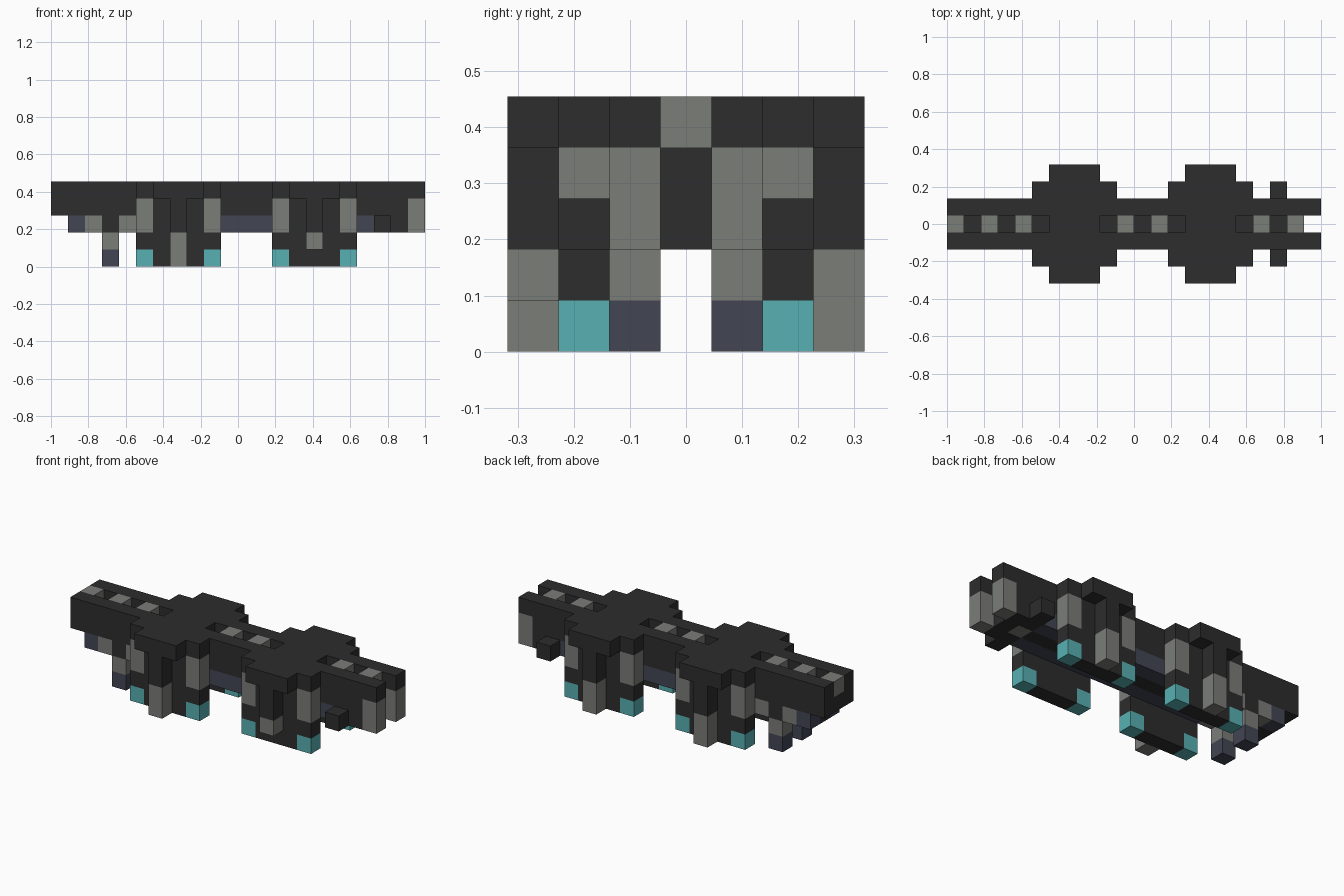
import bpy
from mathutils import Vector

cube = bpy.data.objects.get("Cube")
if cube:
    bpy.data.objects.remove(cube, do_unlink=True)

U = 2 / 22  # one block; the model is 22 x 7 x 5 blocks


def material(name, color):
    mat = bpy.data.materials.new(name)
    mat.use_nodes = True
    mat.diffuse_color = (*color, 1)
    bsdf = mat.node_tree.nodes["Principled BSDF"]
    bsdf.inputs["Base Color"].default_value = (*color, 1)
    bsdf.inputs["Roughness"].default_value = 0.8
    return mat


DARK = material("charcoal", (0.026, 0.026, 0.026))
GREY = material("stone grey", (0.198, 0.205, 0.191))
TEAL = material("teal", (0.098, 0.434, 0.456))
NAVY = material("slate blue", (0.054, 0.061, 0.087))


def box(name, xs, y, zs, mat, wide=1):
    """Box over inclusive block ranges xs and zs, centred on block row y."""
    lo = Vector((xs[0] - 11, y - wide / 2, zs[0])) * U
    hi = Vector((xs[1] - 10, y + wide / 2, zs[1] + 1)) * U
    verts = [(x, yy, z) for x in (lo.x, hi.x) for yy in (lo.y, hi.y) for z in (lo.z, hi.z)]
    faces = [(0, 1, 3, 2), (4, 6, 7, 5), (0, 4, 5, 1), (2, 3, 7, 6), (0, 2, 6, 4), (1, 5, 7, 3)]
    mesh = bpy.data.meshes.new(name)
    mesh.from_pydata(verts, [], faces)
    mesh.materials.append(mat)
    obj = bpy.data.objects.new(name, mesh)
    bpy.context.collection.objects.link(obj)
    return obj


# Central spine with raised grey studs along its slots
box("spine_end", (0, 0), 0, (3, 3), DARK)
box("spine", (1, 18), 0, (2, 3), DARK)
box("spine_joint_top", (19, 19), 0, (3, 3), DARK)
box("spine_joint", (19, 19), 0, (2, 2), GREY)
box("spine_front", (20, 20), 0, (2, 3), DARK)
for i in (0, 2, 4, 10, 12, 18, 20):
    box("spine_stud", (i, i), 0, (4, 4), GREY)
for start in (6, 14):
    box("top_plate", (start, start + 2), 0, (4, 4), DARK)

for s, side in ((-1, "right"), (1, "left")):
    # Long side rails and forked end
    box(side + "_rail", (0, 20), s, (3, 4), DARK)
    box(side + "_prong", (21, 21), s, (4, 4), DARK)
    box(side + "_prong_tip", (21, 21), s, (2, 3), GREY)

    # Lower rail, coloured in sections
    for a, b, mat in ((1, 1, NAVY), (2, 2, GREY), (3, 3, DARK), (4, 4, GREY),
                      (5, 18, NAVY), (19, 20, DARK)):
        box(side + "_lower_rail", (a, b), s, (2, 2), mat)

    # Small leg and side knob
    box(side + "_leg", (3, 3), s, (1, 1), GREY)
    box(side + "_foot", (3, 3), s, (0, 0), NAVY)
    box(side + "_knob", (19, 19), 2 * s, (2, 2), DARK)

    # Two pods with walls, corner posts and an outer strut
    for start in (5, 13):
        mid = start + 2
        box(side + "_pod_wall", (start + 1, start + 3), 2 * s, (0, 4), DARK)
        for i in (start, start + 4):
            box(side + "_post_cap", (i, i), 2 * s, (4, 4), DARK)
            box(side + "_post", (i, i), 2 * s, (2, 3), GREY)
            box(side + "_post_base", (i, i), 2 * s, (1, 1), DARK)
            box(side + "_post_foot", (i, i), 2 * s, (0, 0), TEAL)
        box(side + "_pod_ledge", (start + 1, start + 3), 3 * s, (4, 4), DARK)
        box(side + "_strut", (mid, mid), 3 * s, (2, 3), DARK)
        short = s < 0 and start == 13
        box(side + "_strut_foot", (mid, mid), 3 * s, (1 if short else 0, 1), GREY)
